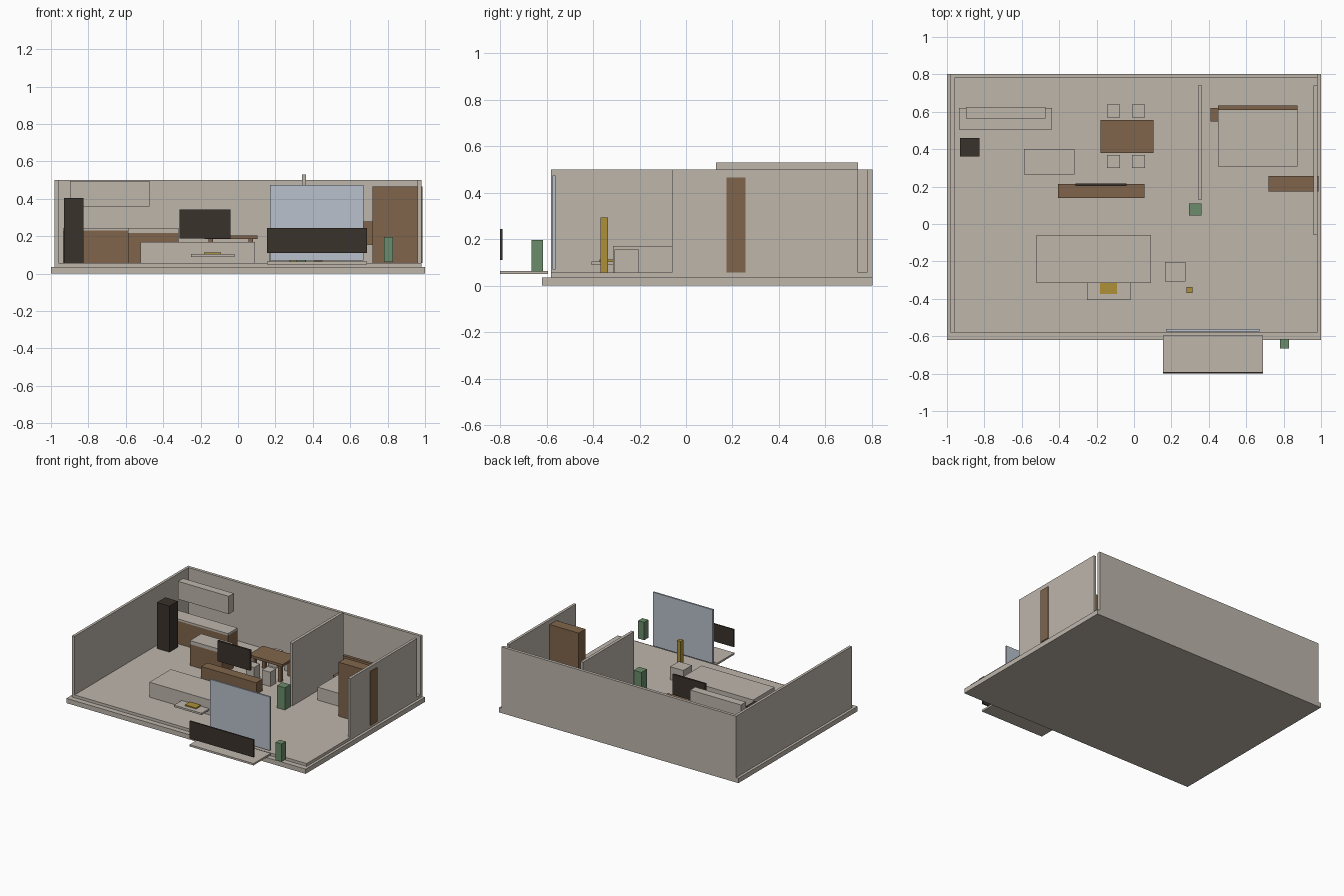
import bpy
import bmesh
from mathutils import Matrix, Vector

default = bpy.data.objects.get("Cube")
if default:
    bpy.data.objects.remove(default, do_unlink=True)


def material(name, red, green, blue):
    mat = bpy.data.materials.new(name)
    mat.use_nodes = True
    color = (red, green, blue, 1)
    mat.diffuse_color = color
    mat.node_tree.nodes["Principled BSDF"].inputs["Base Color"].default_value = color
    return mat


plaster = material("warm plaster", .51, .465, .41)
wood = material("brown wood", .216, .13, .069)
charcoal = material("charcoal", .042, .032, .024)
leaf = material("leaf green", .147, .262, .147)
brass = material("brass yellow", .418, .279, .04)
glass = material("pale blue glass", .48, .533, .604)


def box(name, mat, x, y, z):
    """Flat-faced block spanning the given (low, high) range on each axis."""
    low, high = (Vector(corner) for corner in zip(x, y, z))
    size = high - low
    bm = bmesh.new()
    bmesh.ops.create_cube(bm, size=1)
    bm.transform(Matrix.Translation((low + high) / 2) @ Matrix.Diagonal((*size, 1)))
    mesh = bpy.data.meshes.new(name)
    bm.to_mesh(mesh)
    bm.free()
    mesh.materials.append(mat)
    obj = bpy.data.objects.new(name, mesh)
    bpy.context.collection.objects.link(obj)
    return obj


SLAB = .036    # top of the foundation
FLOOR = .057   # top of the finished floor
WALL = .5      # top of the outer walls
SIDE = .98     # outer face of the side walls
BACK = .803    # rear face of the building

# Shell of the home
box("foundation_slab", plaster, x=(-1, 1), y=(-.62, BACK), z=(0, SLAB))
box("floor", plaster, x=(-SIDE, SIDE), y=(-.58, BACK), z=(SLAB, FLOOR))
box("back_wall", plaster, x=(-SIDE, SIDE), y=(.78, BACK), z=(FLOOR, WALL))
box("right_wall", plaster, x=(-SIDE, -.96), y=(-.58, .78), z=(FLOOR, WALL))
box("left_wall", plaster, x=(.96, SIDE), y=(-.06, .74), z=(FLOOR, WALL))
box("partition_wall", plaster, x=(.342, .364), y=(.13, .74), z=(FLOOR, .53))
box("window_pane", glass, x=(.17, .67), y=(-.575, -.562), z=(.07, .475))

# Balcony
balcony_x = (.155, .69)
box("balcony_slab", plaster, x=balcony_x, y=(-.8, -.595), z=(.05, .064))
box("balcony_railing", charcoal, x=balcony_x, y=(-.8, -.79), z=(.11, .243))
box("balcony_planter", leaf, x=(.78, .83), y=(-.665, -.615), z=(.062, .197))
box("indoor_planter", leaf, x=(.295, .36), y=(.045, .11), z=(FLOOR, .225))


def worktop_unit(name, x, y, split):
    """Wooden cabinet under a pale worktop."""
    box(name + "_cabinet", wood, x, y, z=(FLOOR, split))
    box(name + "_worktop", plaster, x, y, z=(split, .245))


# Kitchen
worktop_unit("kitchen_counter", x=(-.935, -.438), y=(.505, .62), split=.23)
worktop_unit("kitchen_island", x=(-.588, -.318), y=(.265, .4), split=.218)
box("upper_cabinet", plaster, x=(-.897, -.473), y=(.565, .625), z=(.36, .495))
box("fridge", charcoal, x=(-.93, -.825), y=(.36, .46), z=(FLOOR, .405))

# Dining table with four legs and four stools
box("table_top", wood, x=(-.18, .105), y=(.38, .555), z=(.185, .204))
for side_x, leg_x, stool_x in (("right", -.147, -.11), ("left", .067, .025)):
    for side_y, leg_y, stool_y in (("front", .41, .335), ("back", .525, .605)):
        tag = side_y + "_" + side_x
        leg, half = .012, .035
        box("table_leg_" + tag, wood, x=(leg_x - leg, leg_x + leg),
            y=(leg_y - leg, leg_y + leg), z=(FLOOR, .185))
        box("stool_" + tag, plaster, x=(stool_x - half, stool_x + half),
            y=(stool_y - half, stool_y + half), z=(FLOOR, .165))

# Living area
box("media_console", wood, x=(-.406, .055), y=(.14, .215), z=(FLOOR, .145))
box("television", charcoal, x=(-.312, -.04), y=(.202, .216), z=(.187, .342))
box("sofa", plaster, x=(-.52, .09), y=(-.315, -.06), z=(FLOOR, .17))
box("coffee_table", plaster, x=(-.25, -.02), y=(-.407, -.3), z=(.09, .104))
box("tray", brass, x=(-.183, -.09), y=(-.373, -.3), z=(.104, .112))
box("side_table", plaster, x=(.165, .275), y=(-.307, -.203), z=(FLOOR, .155))
box("floor_lamp", brass, x=(.28, .312), y=(-.368, -.336), z=(FLOOR, .293))

# Bedroom
box("bed", plaster, x=(.45, .873), y=(.307, .61), z=(FLOOR, .155))
box("headboard", wood, x=(.45, .873), y=(.61, .633), z=(FLOOR, .278))
box("nightstand", wood, x=(.41, .48), y=(.548, .62), z=(FLOOR, .14))
box("wardrobe", wood, x=(.718, .986), y=(.175, .256), z=(FLOOR, .465))
